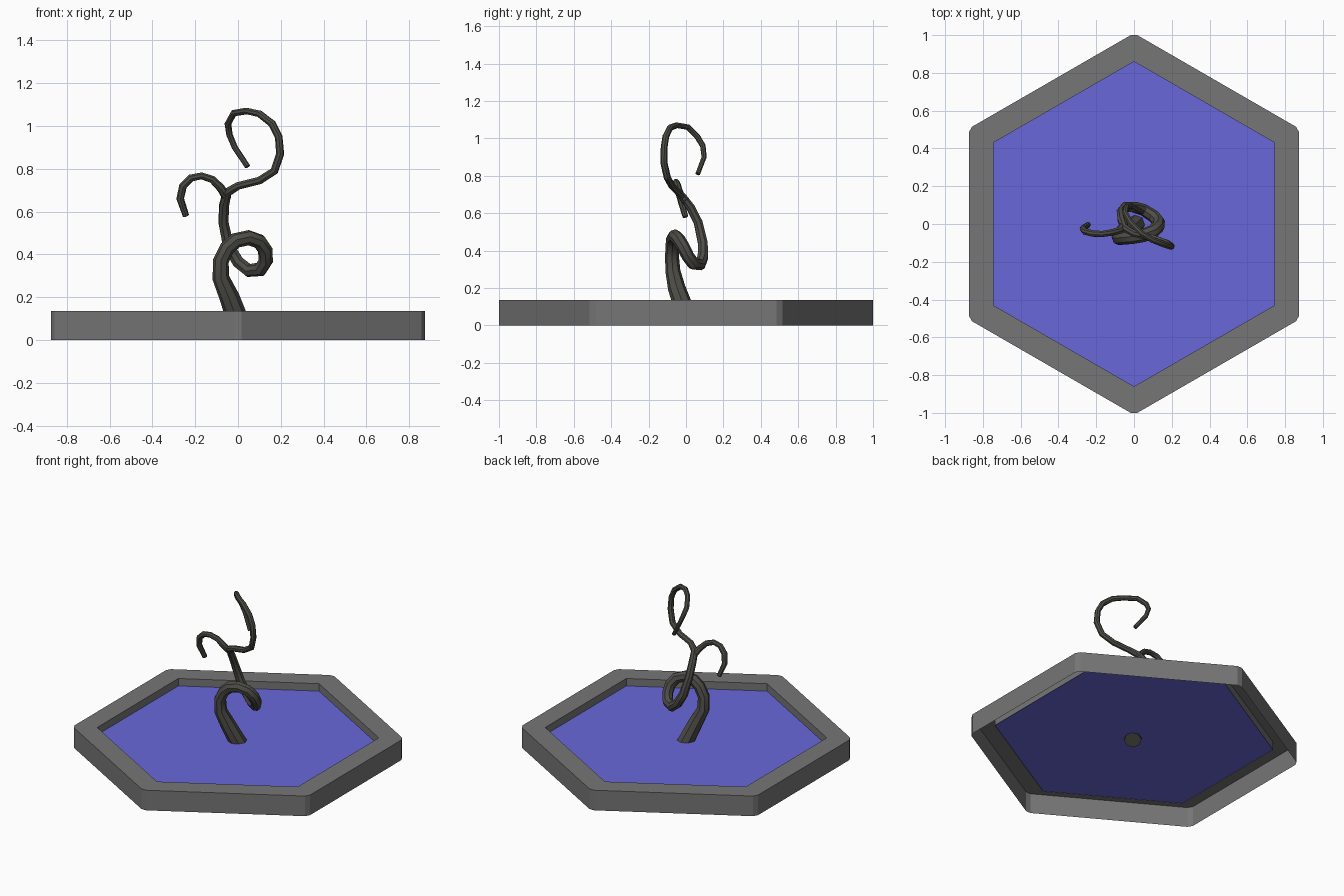
import bpy, bmesh
from math import pi, cos, sin
from mathutils import Vector

if "Cube" in bpy.data.objects:
    bpy.data.objects.remove(bpy.data.objects["Cube"])


def material(name, rgb):
    m = bpy.data.materials.new(name)
    m.diffuse_color = (*rgb, 1)
    m.use_nodes = True
    m.node_tree.nodes["Principled BSDF"].inputs["Base Color"].default_value = m.diffuse_color
    return m


def add_mesh(name, bm, mat):
    mesh = bpy.data.meshes.new(name)
    bm.to_mesh(mesh)
    bm.free()
    mesh.materials.append(mat)
    obj = bpy.data.objects.new(name, mesh)
    bpy.context.collection.objects.link(obj)
    return obj


def hexagon(radius, z, cut=0.0):
    # two points per corner, pulled back along the edges by cut
    c = [Vector((radius * cos(pi / 2 + i * pi / 3), radius * sin(pi / 2 + i * pi / 3), z)) for i in range(6)]
    pts = []
    for i in range(6):
        for j in (i - 1, (i + 1) % 6):
            pts.append(c[i] + (c[j] - c[i]).normalized() * cut)
    return pts


def tube(name, pts, mat):
    # swept round tube, each point is x, y, z, radius
    cu = bpy.data.curves.new(name, 'CURVE')
    cu.dimensions = '3D'
    cu.bevel_depth = 1.0
    cu.bevel_resolution = 2
    cu.use_fill_caps = True
    sp = cu.splines.new('POLY')
    sp.points.add(len(pts) - 1)
    for p, (x, y, z, r) in zip(sp.points, pts):
        p.co = (x, y, z, 1)
        p.radius = r
    cu.materials.append(mat)
    obj = bpy.data.objects.new(name, cu)
    bpy.context.collection.objects.link(obj)
    bpy.ops.object.select_all(action='DESELECT')
    obj.select_set(True)
    bpy.context.view_layer.objects.active = obj
    bpy.ops.object.convert(target='MESH')
    bpy.ops.object.shade_smooth_by_angle(angle=pi / 5)


grey = material("frame_grey", (0.18, 0.18, 0.18))
blue = material("panel_blue", (0.14, 0.14, 0.70))
bark = material("vine_bark", (0.075, 0.073, 0.062))

# Hexagonal frame: outer wall, top rim and inner wall, open underneath
bm = bmesh.new()
loops = [[bm.verts.new(p) for p in hexagon(*a)] for a in
         ((1.01, 0, 0.02), (1.01, 0.135, 0.02), (0.86, 0.135), (0.86, 0.08))]
for a, b in zip(loops, loops[1:]):
    for i in range(12):
        j = (i + 1) % 12
        bm.faces.new((a[i], a[j], b[j], b[i]))
bmesh.ops.remove_doubles(bm, verts=bm.verts, dist=1e-5)
add_mesh("hexagon_frame", bm, grey)

# Blue panel set inside the frame
bm = bmesh.new()
bm.faces.new([bm.verts.new(p) for p in hexagon(0.86, 0.085)[::2]])
add_mesh("blue_panel", bm, blue)

# Curling vine: looping trunk that carries on into the upper tendril
tube("vine_trunk", [
    (0.01, 0.0, 0.06, .053), (-0.04, -0.05, 0.20, .047), (-0.08, -0.07, 0.29, .040),
    (-0.08, -0.075, 0.37, .037), (-0.05, -0.073, 0.43, .036), (-0.01, -0.07, 0.465, .036),
    (0.05, -0.06, 0.478, .036), (0.10, -0.04, 0.46, .036), (0.127, -0.015, 0.42, .035),
    (0.13, 0.01, 0.37, .034), (0.105, 0.04, 0.33, .034), (0.05, 0.075, 0.325, .032),
    (0.0, 0.09, 0.365, .030), (-0.045, 0.09, 0.44, .028), (-0.068, 0.065, 0.55, .025),
    (-0.065, 0.025, 0.63, .024), (-0.05, -0.02, 0.69, .022), (0.0, -0.05, 0.72, .019),
    (0.10, -0.075, 0.745, .019), (0.17, -0.10, 0.79, .019), (0.197, -0.118, 0.87, .019),
    (0.19, -0.117, 0.95, .018), (0.16, -0.108, 1.01, .018), (0.10, -0.085, 1.057, .017),
    (0.04, -0.05, 1.07, .016), (-0.02, 0.01, 1.06, .016), (-0.047, 0.06, 1.01, .016),
    (-0.04, 0.09, 0.96, .015), (-0.015, 0.097, 0.90, .014), (0.045, 0.063, 0.81, .013)], bark)

# Side tendril hooking over to the left
tube("side_tendril", [
    (-0.05, 0.0, 0.66, .020), (-0.08, -0.035, 0.71, .020), (-0.12, -0.045, 0.75, .018),
    (-0.17, -0.053, 0.767, .017), (-0.22, -0.05, 0.757, .018), (-0.257, -0.04, 0.72, .019),
    (-0.27, -0.025, 0.66, .018), (-0.243, -0.003, 0.58, .015)], bark)
